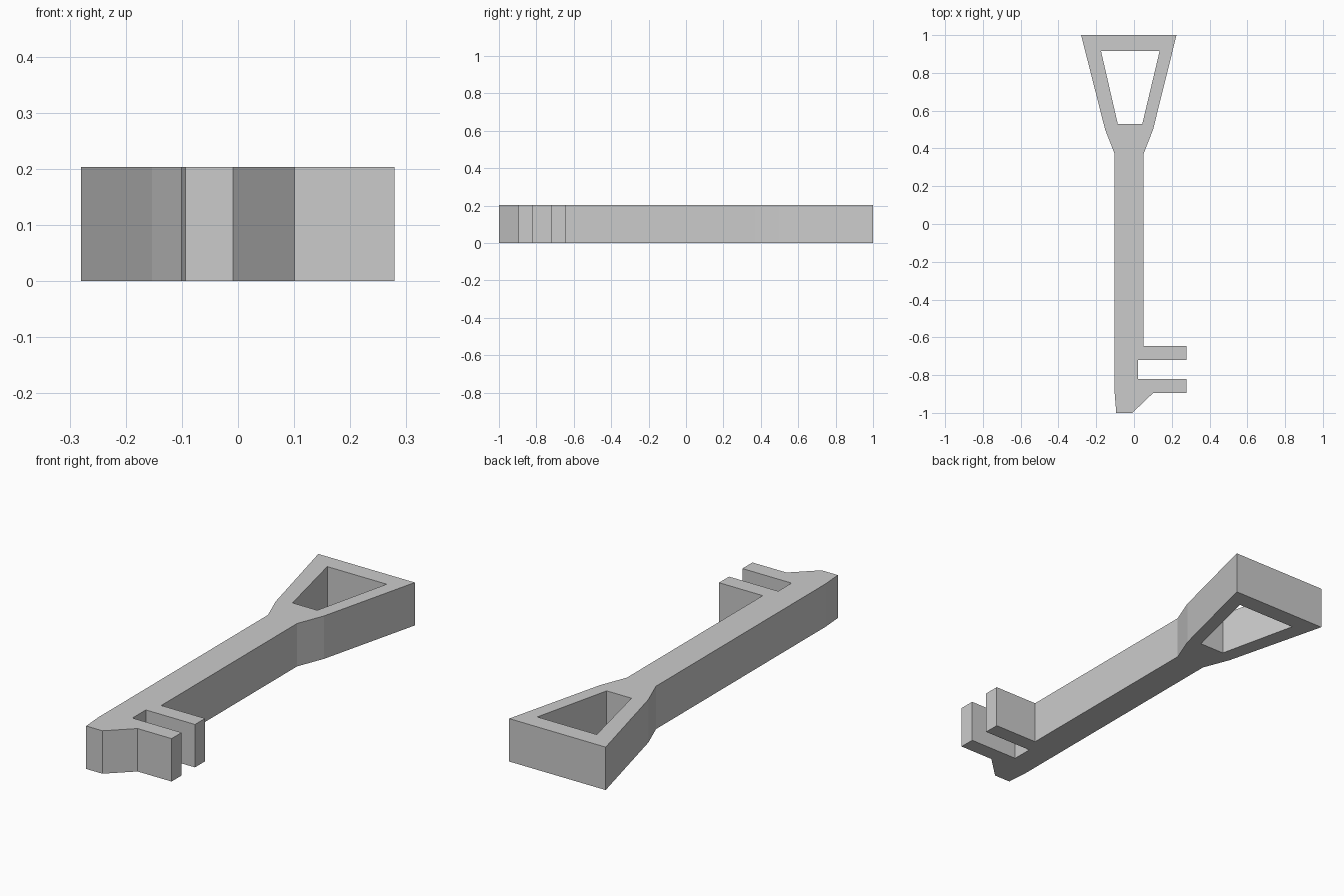
import bpy

if "Cube" in bpy.data.objects:
    bpy.data.objects.remove(bpy.data.objects["Cube"])

HEIGHT = 0.203

# Outline of the whole key: handle, shaft, teeth, tip
outline = [
    (-0.28, 1.0), (-0.153, 0.50), (-0.102, 0.37),
    (-0.102, -0.90), (-0.094, -1.0), (-0.009, -1.0),
    (0.101, -0.895), (0.279, -0.895), (0.279, -0.82),
    (0.022, -0.82), (0.022, -0.72), (0.279, -0.72), (0.279, -0.645),
    (0.05, -0.645), (0.05, 0.37), (0.101, 0.50), (0.225, 1.0),
]
# Opening in the handle
opening = [(-0.175, 0.917), (0.136, 0.917), (0.044, 0.53), (-0.086, 0.53)]


def add_loop(curve, points):
    spline = curve.splines.new('POLY')
    spline.points.add(len(points) - 1)
    for p, (x, y) in zip(spline.points, points):
        p.co = (x, y, 0, 1)
    spline.use_cyclic_u = True
    spline.use_smooth = False


# Filled flat profile, extruded upward from the ground
curve = bpy.data.curves.new("key", 'CURVE')
curve.dimensions = '2D'
curve.fill_mode = 'BOTH'
curve.extrude = HEIGHT / 2
add_loop(curve, outline)
add_loop(curve, opening)

key = bpy.data.objects.new("key", curve)
key.location.z = HEIGHT / 2
bpy.context.collection.objects.link(key)

# Turn the profile into a flat-shaded mesh with welded edges
bpy.context.view_layer.objects.active = key
key.select_set(True)
bpy.ops.object.convert(target='MESH')
key = bpy.context.object
bpy.ops.object.mode_set(mode='EDIT')
bpy.ops.mesh.select_all(action='SELECT')
bpy.ops.mesh.remove_doubles(threshold=0.0005)
bpy.ops.mesh.normals_make_consistent(inside=False)
bpy.ops.object.mode_set(mode='OBJECT')
bpy.ops.object.shade_flat()
